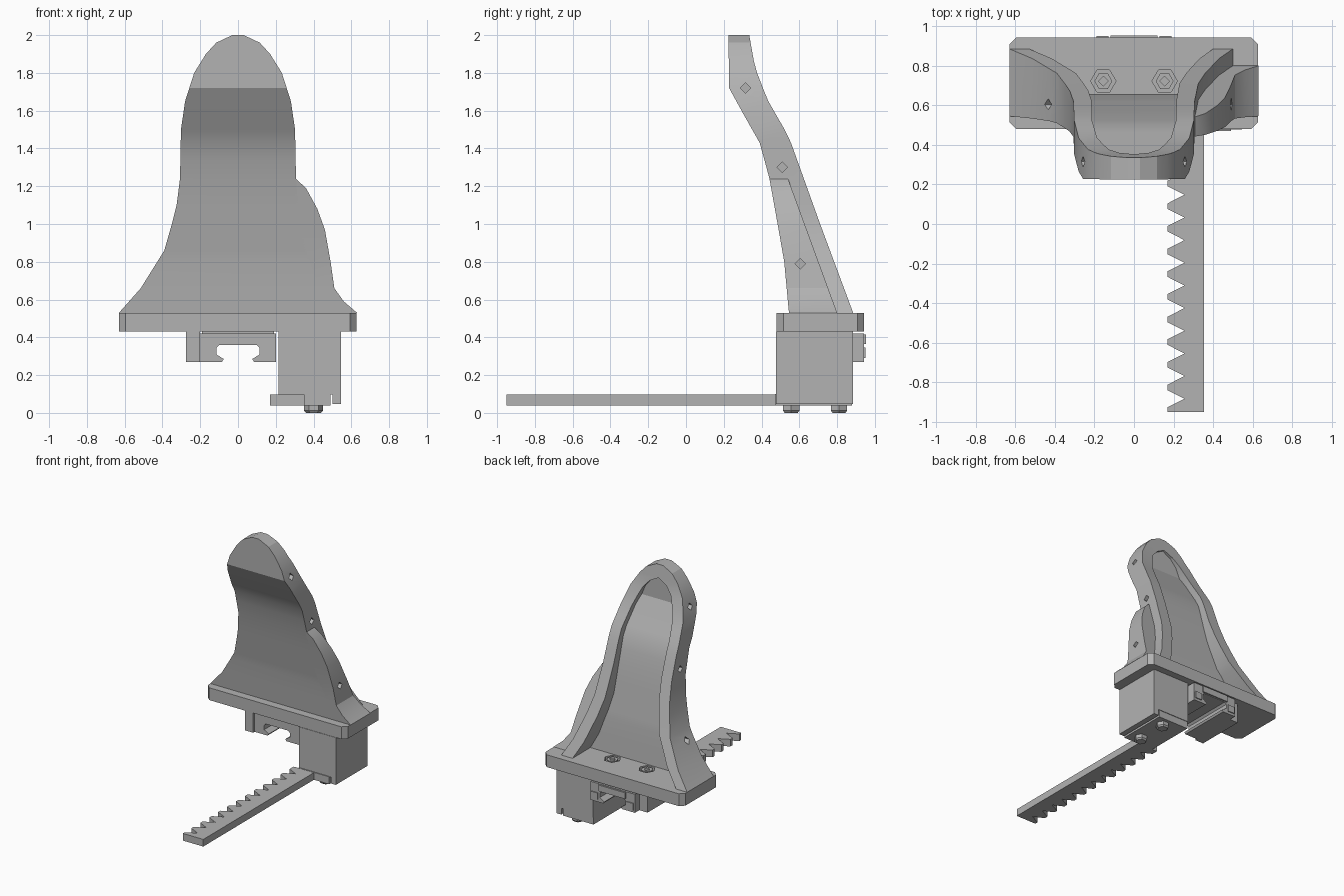
import bpy, bmesh, math
from mathutils import Matrix, Vector

if "Cube" in bpy.data.objects:
    bpy.data.objects.remove(bpy.data.objects["Cube"])

grey = bpy.data.materials.new("plain_grey")
grey.use_nodes = True
grey.diffuse_color = (0.45, 0.45, 0.45, 1)
grey.node_tree.nodes["Principled BSDF"].inputs["Base Color"].default_value = (0.45, 0.45, 0.45, 1)


def make(name, bm):
    bmesh.ops.remove_doubles(bm, verts=bm.verts, dist=0.0005)
    bmesh.ops.dissolve_degenerate(bm, edges=bm.edges, dist=0.0005)
    bmesh.ops.recalc_face_normals(bm, faces=bm.faces)
    mesh = bpy.data.meshes.new(name)
    bm.to_mesh(mesh)
    bm.free()
    mesh.materials.append(grey)
    obj = bpy.data.objects.new(name, mesh)
    bpy.context.collection.objects.link(obj)
    return obj


def loft(name, loops):
    """Skin a stack of equal-length loops and cap both ends."""
    bm = bmesh.new()
    rings = [[bm.verts.new(p) for p in loop] for loop in loops]
    n = len(rings[0])
    for a, b in zip(rings, rings[1:]):
        for i in range(n):
            j = (i + 1) % n
            bm.faces.new((a[i], a[j], b[j], b[i]))
    bm.faces.new(rings[0])
    bm.faces.new(rings[-1])
    return make(name, bm)


def prism_z(name, outline, z0, z1):
    return loft(name, [[(x, y, z) for x, y in outline] for z in (z0, z1)])


def box(name, x0, x1, y0, y1, z0, z1):
    return prism_z(name, [(x0, y0), (x1, y0), (x1, y1), (x0, y1)], z0, z1)


def ngon(x, y, r, sides, turn=0.0):
    step = 2 * math.pi / sides
    return [(x + r * math.cos(i * step + turn), y + r * math.sin(i * step + turn))
            for i in range(sides)]


def cut(obj, cutter):
    """Subtract the cutter, then throw it away."""
    cutter.hide_render = True
    mod = obj.modifiers.new("cut", "BOOLEAN")
    mod.operation, mod.solver, mod.object = "DIFFERENCE", "EXACT", cutter
    bpy.context.view_layer.update()
    graph = bpy.context.evaluated_depsgraph_get()
    mesh = bpy.data.meshes.new_from_object(obj.evaluated_get(graph))
    obj.modifiers.clear()
    obj.data = mesh
    bpy.data.objects.remove(cutter)


def side_hole(obj, x, y, z):
    bm = bmesh.new()
    place = Matrix.Translation(Vector((x, y, z))) @ Matrix.Rotation(math.pi / 2, 4, "Y")
    bmesh.ops.create_cone(bm, cap_ends=True, segments=4, radius1=0.028, radius2=0.028,
                          depth=0.12, matrix=place)
    cut(obj, make("hole_cutter", bm))


def smooth(obj):
    bpy.ops.object.select_all(action="DESELECT")
    obj.select_set(True)
    bpy.context.view_layer.objects.active = obj
    bpy.ops.object.shade_smooth_by_angle(angle=math.radians(20))


def curve(*points):
    """Piecewise linear function through (z, value) points."""
    def f(z):
        for (a, u), (b, v) in zip(points, points[1:]):
            if z <= b:
                return u + (v - u) * max(0, (z - a) / (b - a))
        return points[-1][1]
    return f


# Finger profiles by height
tip = [(1.24, .307), (1.5, .302), (1.65, .28), (1.8, .232), (1.9, .17), (1.96, .115), (2, .03)]
left_x = curve((.53, .63), (.66, .515), (.86, .39), (1, .35), (1.1, .325), *tip)
right_x = curve((.53, .5), (.66, .43), (.86, .36), (1, .325), *tip)
front_y = curve((.53, .545), (.8, .52), (1, .485), (1.25, .44), (1.43, .39),
                (1.58, .305), (1.72, .228), (2, .225))
back_y = curve((.53, .885), (1, .71), (1.46, .545), (1.66, .43), (1.83, .365), (2, .335))
rim = curve((.53, .1), (1.5, .09), (1.7, .095), (1.8, .105), (1.86, .12), (1.9, .17), (2, .17))
wing_x = curve((.53, .63), (.59, .56), (.66, .51), (.8, .49), (.97, .46),
               (1.08, .42), (1.19, .36), (1.24, .305))
wing_back = curve((.53, .8), (1.24, .54))


# Finger: front wall with a raised rim behind it
def finger_loop(z):
    l, r, f, b = -left_x(z), right_x(z), front_y(z), back_y(z)
    t, floor = rim(z), min(front_y(z) + .11, back_y(z))
    il, ir = min(l + t, 0), max(r - t, 0)
    return [(x, y, z) for x, y in ((l, f), (r, f), (r, b), (ir, b), (ir, floor),
                                   (il, floor), (il, b), (l, b))]


levels = [.53, .66, .8, .86, 1, 1.1, 1.24, 1.34, 1.43, 1.5, 1.58, 1.65, 1.72,
          1.8, 1.86, 1.9, 1.96, 2]
finger = loft("finger", [finger_loop(z) for z in levels])
for z, y in ((1.72, .315), (1.3, .51)):
    side_hole(finger, right_x(z), y, z)
    side_hole(finger, -left_x(z), y, z)
side_hole(finger, -left_x(.79), .605, .79)
smooth(finger)


# Side wing on the model's left
def wing_loop(z):
    i, o = min(right_x(z), wing_x(z)) - .01, wing_x(z)
    return [(i, front_y(z), z), (o, front_y(z), z), (o, wing_back(z), z), (i, wing_back(z), z)]


wing = loft("side_wing", [wing_loop(z) for z in (.53, .59, .66, .8, .97, 1.08, 1.19, 1.24)])
side_hole(wing, wing_x(.79), .605, .79)
smooth(wing)

# Base plate with clipped corners and two bolt pockets
c = .035
x0, x1, y0, y1 = -.63, .627, .48, .942
plate = prism_z("base_plate", [(x0 + c, y0), (x1 - c, y0), (x1, y0 + c), (x1, y1 - c),
                               (x1 - c, y1), (x0 + c, y1), (x0, y1 - c), (x0, y0 + c)], .43, .53)
for side, label in ((-1, "right"), (1, "left")):
    x = side * .155
    cut(plate, prism_z("pocket_cutter", ngon(x, .722, .064, 6), .5, .56))
    bolt = prism_z(label + "_plate_bolt", ngon(x, .722, .045, 6), .495, .528)
    cut(bolt, prism_z("socket_cutter", ngon(x, .722, .025, 4), .508, .56))

# Slider carriage under the plate, open below, with its side wall
channel = [(-.2, .27), (-.085, .27), (-.075, .285), (-.115, .31), (-.115, .345), (-.1, .36)]
channel = channel + [(-x, z) for x, z in reversed(channel)] + [(.2, .42), (-.2, .42)]
loft("slider_carriage", [[(x, y, z) for x, z in channel] for y in (.5, .942)])
box("slider_gap_filler", -.19, .19, .51, .88, .415, .435)
box("slider_side_wall", -.275, -.2, .48, .885, .27, .43)
box("slider_end_cap", -.12, .12, .94, .953, .365, .415)
for side, label in ((-1, "right"), (1, "left")):
    box(label + "_end_stop", side * .16 - .03, side * .16 + .03, .94, .95, .29, .345)

# Mounting block and the lip beside the rack
box("mount_block", .215, .545, .477, .885, .098, .43)
box("block_lip", .5, .545, .477, .885, .047, .1)
box("rack_mount", .215, .49, .47, .88, .04, .1)

# Toothed rack
pitch, root, crest = .1145, .255, .17
teeth = []
for i in range(12):
    notch = -.883 + i * pitch
    teeth += [(crest, notch - .043), (root, notch), (crest, notch + .043)]
rack = [(.353, .47), (crest, .47)] + teeth[::-1] + [(crest, -.95), (.353, -.95)]
prism_z("rack", rack, .04, .098)

# Bolt heads below the rack mount
for y, label in ((.557, "front"), (.81, "back")):
    loft(label + "_rack_bolt", [[(px, py, z) for px, py in ngon(.4, y, r, 6)]
                                for z, r in ((0, .04), (.012, .05), (.045, .05))])
